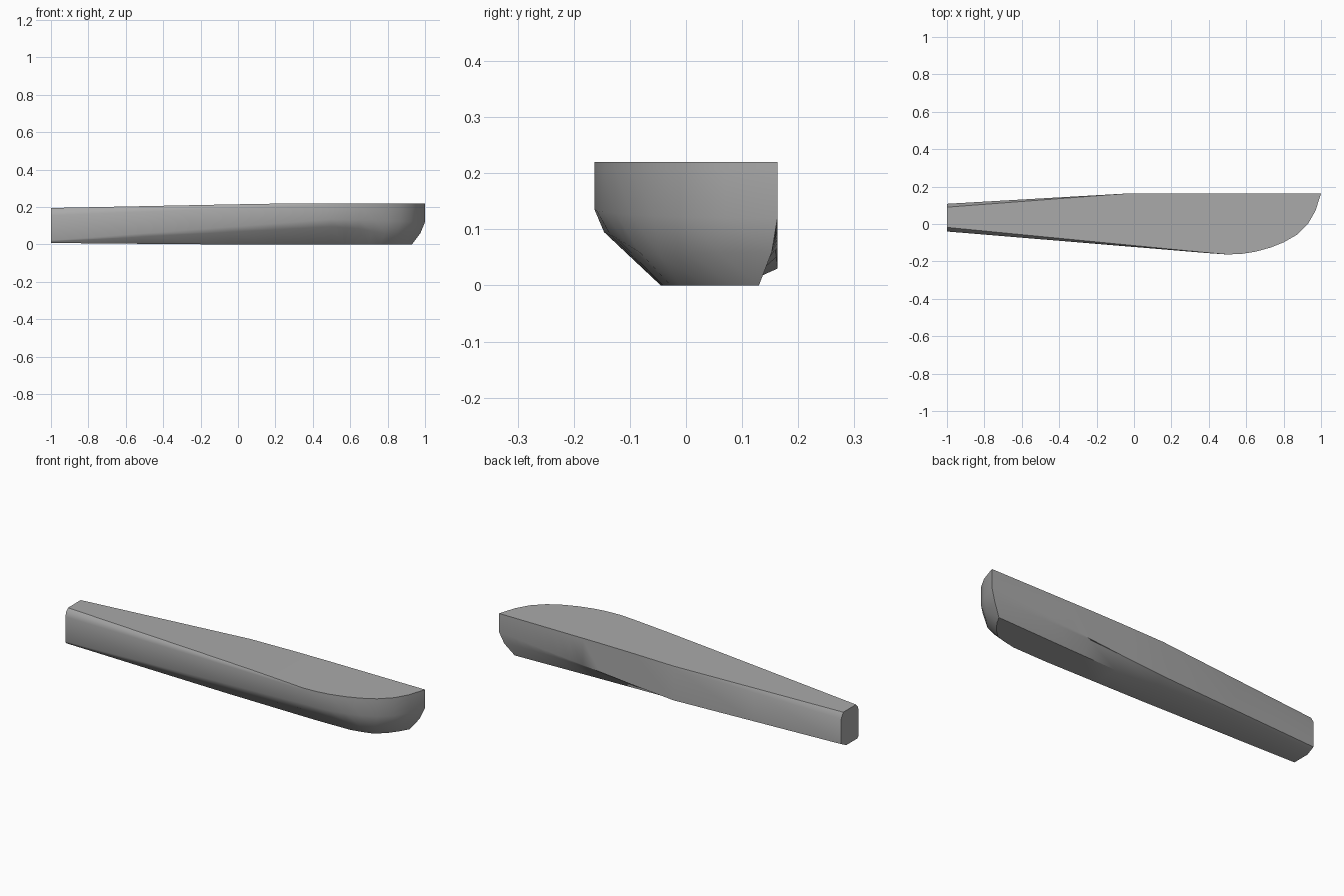
import bpy
import bmesh

default_cube = bpy.data.objects.get("Cube")
if default_cube:
    bpy.data.objects.remove(default_cube, do_unlink=True)


def track(position, *knots):
    """Linear interpolation through (position, value) knots."""
    for (start, first), (end, last) in zip(knots, knots[1:]):
        if position <= end:
            share = (position - start) / (end - start)
            return first + (last - first) * share
    return knots[-1][1]


def rake(position, reach):
    """Pull a low point of the bow back so that the bow ends at reach."""
    bow_start = 0.5
    if position <= bow_start:
        return position
    return bow_start + (position - bow_start) * (reach - bow_start) / (1 - bow_start)


def cross_section(x):
    """Closed ring of points: top, front wall, bottom, back wall."""
    top = track(x, (-1, 0.195), (0, 0.215), (0.3, 0.22), (1, 0.22))
    base = track(x, (-1, 0.008), (-0.1, 0), (1, 0))
    bow = ((0.5, -0.163), (0.58, -0.159), (0.65, -0.148), (0.73, -0.126),
           (0.8, -0.098), (0.87, -0.058), (0.93, 0), (0.97, 0.07), (1, 0.163))

    # Front side: top edge, rounded shoulder, wall, knee, bottom edge
    edge_y = track(x, (-1, -0.018), (0.4, -0.154), *bow)
    wall_y = track(x, (-1, -0.04), (0.4, -0.156), *bow)
    shoulder_y = edge_y * 0.3 + wall_y * 0.7
    shoulder_drop = track(x, (-1, 0.04), (0.4, 0.012), (1, 0.012))
    wall_low = track(x, (-1, 0.022), (0.5, 0.135), (0.7, 0.13), (1, 0.12))
    knee_y = track(x, (-1, -0.038), (0.5, -0.146), (0.65, -0.125),
                   (0.8, -0.082), (0.9, -0.03), (0.97, 0.06), (1, 0.153))
    knee_z = track(x, (-1, 0.016), (0.5, 0.095), (0.65, 0.085),
                   (0.85, 0.05), (1, 0.06))
    keel_y = track(x, (-1, -0.03), (0.5, -0.045), (0.75, -0.04),
                   (0.87, -0.01), (0.95, 0.055), (1, 0.13))

    # Back side: bottom edge, chamfer, wall, top edge
    floor_y = track(x, (-1, 0.065), (1, 0.13))
    back_y = track(x, (-1, 0.108), (-0.04, 0.163), (1, 0.163))
    back_top_y = track(x, (-1, 0.09), (-0.04, 0.163), (1, 0.163))
    chamfer_z = track(x, (-1, 0.03), (0, 0.03), (1, 0.12))
    back_drop = track(x, (-1, 0.03), (-0.04, 0.012), (1, 0.012))

    return [
        (x, edge_y, top),
        (x, shoulder_y, top - shoulder_drop * 0.4),
        (x, wall_y, top - shoulder_drop),
        (x, wall_y, wall_low),
        (rake(x, 0.975), knee_y, knee_z),
        (rake(x, 0.93), keel_y, base),
        (rake(x, 0.93), floor_y, base),
        (rake(x, 0.975), track(x, (-1, back_y), (0, back_y), (1, 0.153)),
         track(x, (-1, chamfer_z), (0, chamfer_z), (1, 0.06))),
        (x, back_y, chamfer_z),
        (x, back_y, top - back_drop),
        (x, back_top_y, top),
    ]


# Hull body lofted through its cross sections
stations = [-1, -0.5, -0.04, 0.2, 0.4, 0.5, 0.58, 0.65, 0.73,
            0.8, 0.87, 0.93, 0.97, 1]
bm = bmesh.new()
rings = [[bm.verts.new(point) for point in cross_section(x)] for x in stations]
for ring, following in zip(rings, rings[1:]):
    for index in range(len(ring)):
        after = (index + 1) % len(ring)
        bm.faces.new((ring[index], ring[after], following[after], following[index]))
bm.faces.new(rings[0])
bmesh.ops.remove_doubles(bm, verts=bm.verts, dist=0.0005)
bmesh.ops.recalc_face_normals(bm, faces=bm.faces)

mesh = bpy.data.meshes.new("hull_body")
bm.to_mesh(mesh)
bm.free()
hull = bpy.data.objects.new("hull_body", mesh)
bpy.context.collection.objects.link(hull)

# Plain grey material
grey = bpy.data.materials.new("plain_grey")
grey.use_nodes = True
colour = (0.4, 0.4, 0.4, 1)
grey.diffuse_color = colour
grey.node_tree.nodes["Principled BSDF"].inputs["Base Color"].default_value = colour
mesh.materials.append(grey)

# Smooth sides with crisp edges
bpy.ops.object.select_all(action="DESELECT")
hull.select_set(True)
bpy.context.view_layer.objects.active = hull
bpy.ops.object.shade_smooth_by_angle(angle=0.6)
